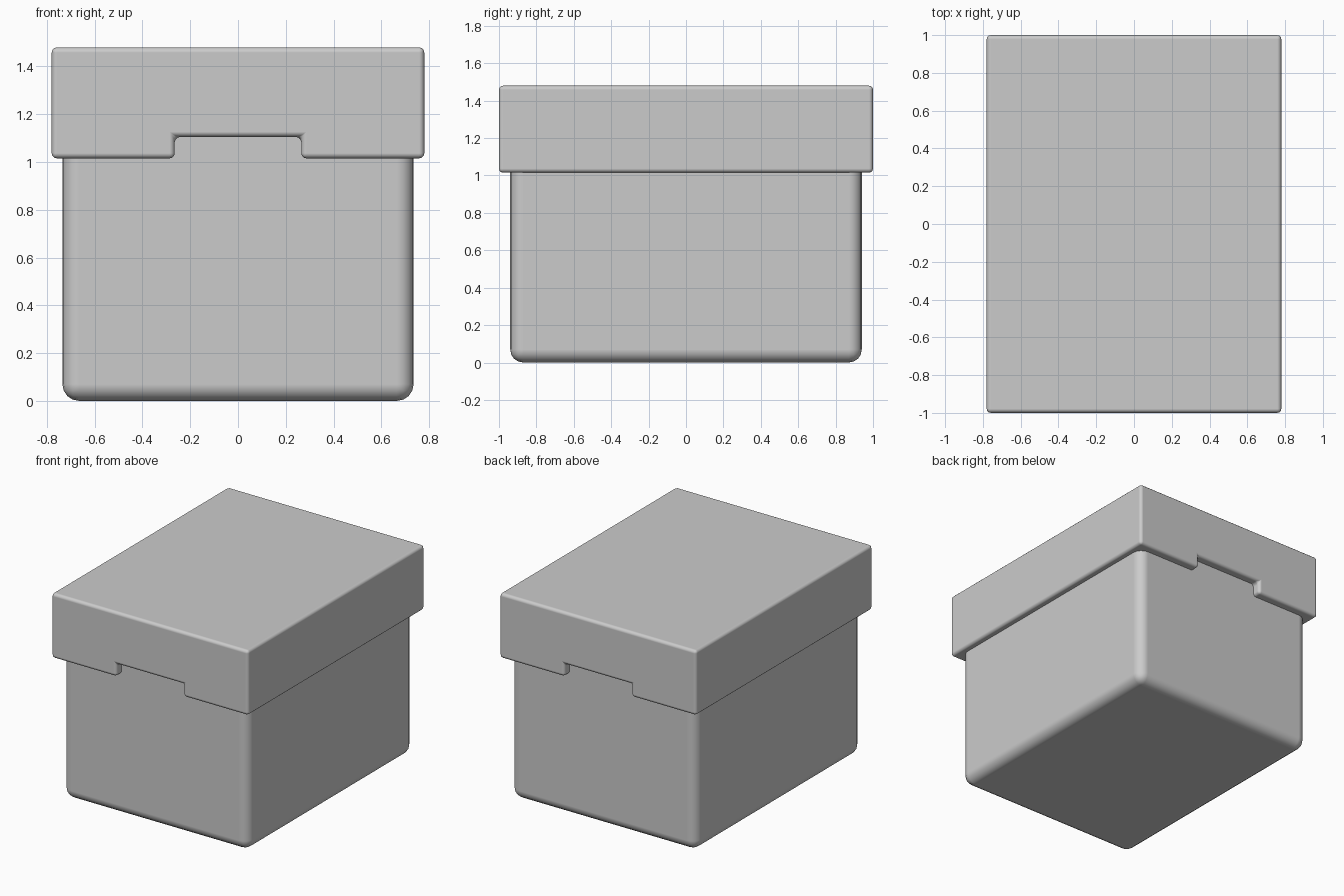
import bpy, bmesh

if "Cube" in bpy.data.objects:
    bpy.data.objects.remove(bpy.data.objects["Cube"])


def extrude_profile(name, profile, depth, radius, segments):
    """Extrude an x-z profile symmetrically along y and round its edges."""
    bm = bmesh.new()
    verts = [bm.verts.new((x, -depth, z)) for x, z in profile]
    face = bm.faces.new(verts)
    moved = bmesh.ops.extrude_face_region(bm, geom=[face])["geom"]
    bmesh.ops.translate(bm, vec=(0, 2 * depth, 0),
                        verts=[v for v in moved if isinstance(v, bmesh.types.BMVert)])
    bmesh.ops.recalc_face_normals(bm, faces=bm.faces)
    mesh = bpy.data.meshes.new(name)
    bm.to_mesh(mesh)
    bm.free()
    obj = bpy.data.objects.new(name, mesh)
    bpy.context.collection.objects.link(obj)

    mesh.polygons.foreach_set("use_smooth", [True] * len(mesh.polygons))
    bevel = obj.modifiers.new("rounded_edges", "BEVEL")
    bevel.width = radius
    bevel.segments = segments
    bevel.limit_method = "ANGLE"
    bevel.harden_normals = True
    return obj


# Box body, its top tucked up inside the lid
extrude_profile("box_body",
                [(-0.735, 0), (0.735, 0), (0.735, 1.3), (-0.735, 1.3)],
                0.94, 0.07, 4)

# Lid with a finger notch in the front and back rims
half = [(0.78, 1.48), (0.78, 1.015), (0.265, 1.015), (0.265, 1.105)]
extrude_profile("lid", half + [(-x, z) for x, z in reversed(half)],
                1.0, 0.022, 3)
